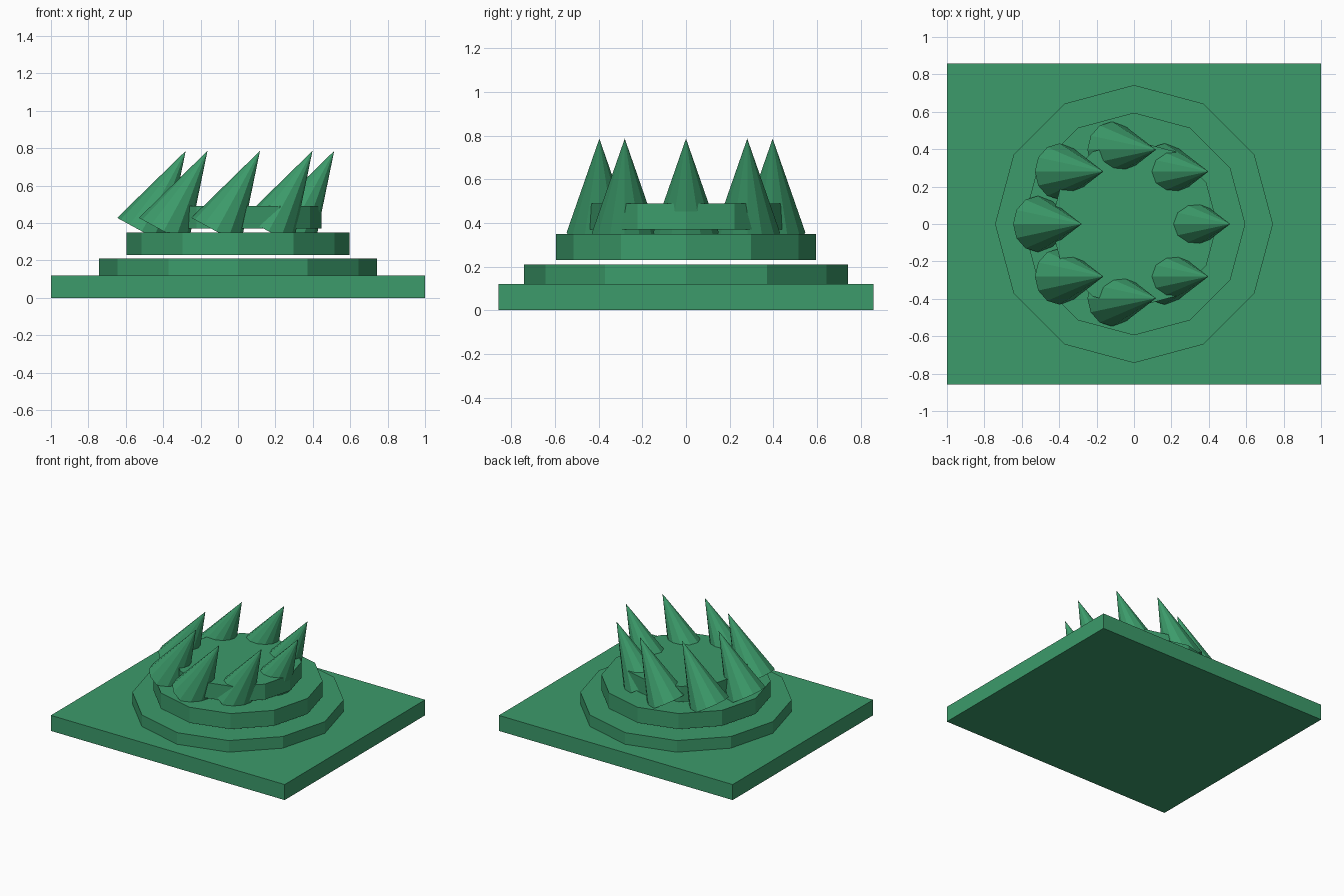
import bpy
import math

if "Cube" in bpy.data.objects:
    bpy.data.objects.remove(bpy.data.objects["Cube"])

green = bpy.data.materials.new("green")
green.diffuse_color = (0.045, 0.328, 0.145, 1)
green.use_nodes = True
green.node_tree.nodes["Principled BSDF"].inputs["Base Color"].default_value = green.diffuse_color


def finish(name):
    obj = bpy.context.object
    obj.name = name
    obj.data.materials.append(green)
    return obj


# Rectangular base slab
bpy.ops.mesh.primitive_cube_add(size=1, location=(0, 0, 0.06))
bpy.context.object.scale = (2, 1.716, 0.12)
finish("base_slab")

# Three stacked twelve-sided tiers with narrow gaps between them
for i, (radius, z) in enumerate([(0.743, 0.15), (0.595, 0.29), (0.446, 0.43)]):
    bpy.ops.mesh.primitive_cylinder_add(
        vertices=12, radius=radius, depth=0.12, location=(0, 0, z))
    finish(f"tier_{i + 1}")

# Ring of eight spikes, all leaning towards +x
RING, LEAN = 0.397, 0.5
for i in range(8):
    a = i * math.tau / 8
    bpy.ops.mesh.primitive_cone_add(
        vertices=12, radius1=0.15, radius2=0, depth=0.49,
        location=(RING * math.cos(a), RING * math.sin(a), 0.571),
        rotation=(0, LEAN, 0))
    finish(f"spike_{i + 1}")
